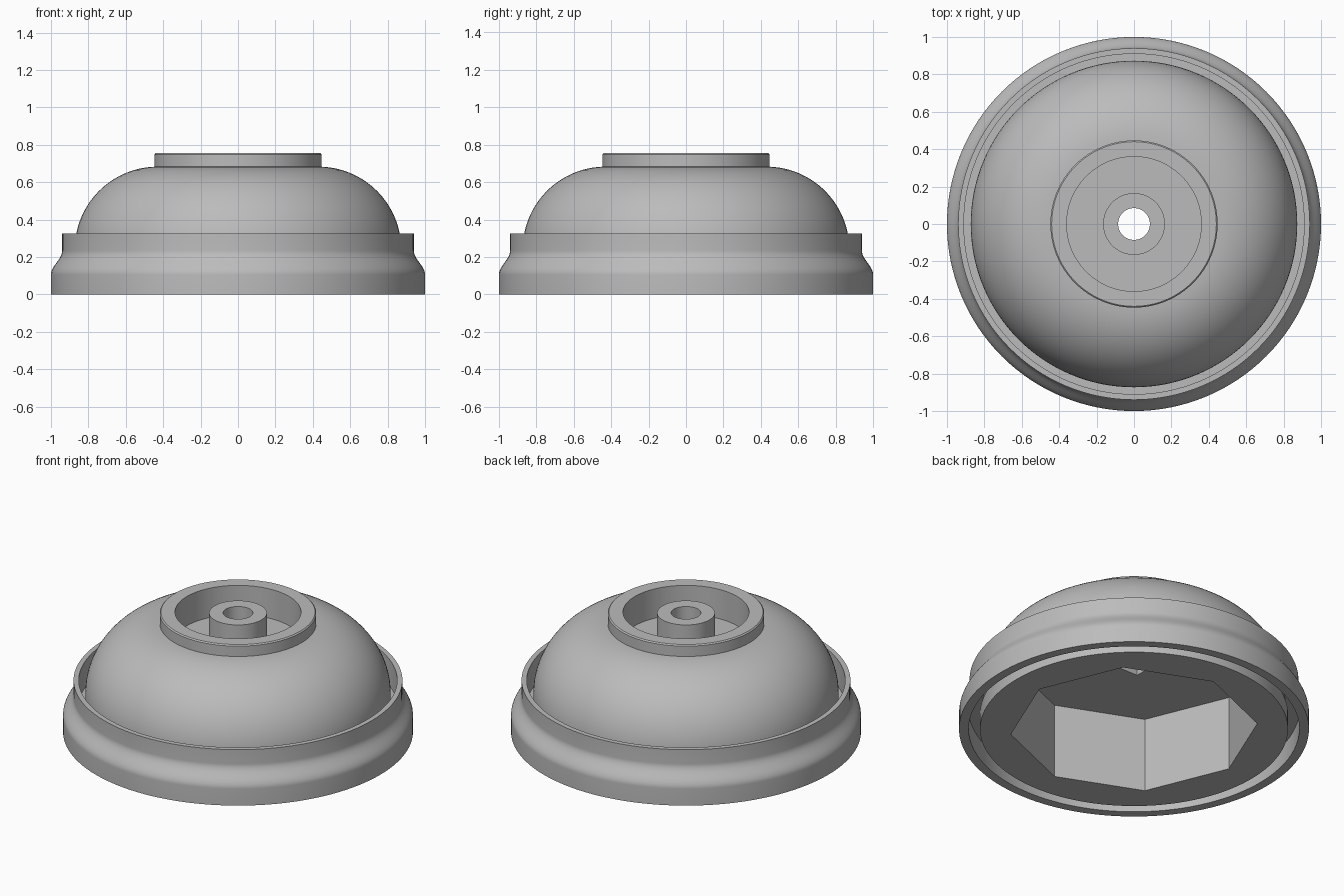
import bpy, bmesh, math

if "Cube" in bpy.data.objects:
    bpy.data.objects.remove(bpy.data.objects["Cube"], do_unlink=True)

SEGMENTS = 128

grey = bpy.data.materials.new("plain_grey")
grey.use_nodes = True
grey.diffuse_color = (0.5, 0.5, 0.5, 1)
grey.node_tree.nodes["Principled BSDF"].inputs["Base Color"].default_value = (0.5, 0.5, 0.5, 1)


def make_object(name, bm):
    bmesh.ops.recalc_face_normals(bm, faces=bm.faces)
    mesh = bpy.data.meshes.new(name)
    bm.to_mesh(mesh)
    bm.free()
    mesh.materials.append(grey)
    obj = bpy.data.objects.new(name, mesh)
    bpy.context.collection.objects.link(obj)
    return obj


def revolve(name, profile):
    """Spin a closed (radius, z) outline around the z axis."""
    bm = bmesh.new()
    verts = [bm.verts.new((r, 0, z)) for r, z in profile]
    edges = [bm.edges.new((a, b)) for a, b in zip(verts, verts[1:] + verts[:1])]
    bmesh.ops.spin(bm, geom=verts + edges, cent=(0, 0, 0), axis=(0, 0, 1),
                   angle=math.tau, steps=SEGMENTS, use_merge=True)
    bmesh.ops.remove_doubles(bm, verts=bm.verts, dist=1e-5)
    return make_object(name, bm)


def prism(name, sides, radius, bottom, top, turn):
    """Upright prism with its first corner turned from +x."""
    bm = bmesh.new()
    ring = [bm.verts.new((radius * math.cos(turn + math.tau * i / sides),
                          radius * math.sin(turn + math.tau * i / sides), bottom))
            for i in range(sides)]
    base = bm.faces.new(ring)
    walls = bmesh.ops.extrude_face_region(bm, geom=[base])
    bmesh.ops.translate(bm, vec=(0, 0, top - bottom),
                        verts=[v for v in walls["geom"] if isinstance(v, bmesh.types.BMVert)])
    return make_object(name, bm)


def cut(target, cutter):
    cutter.hide_render = True
    mod = target.modifiers.new("cut", 'BOOLEAN')
    mod.operation = 'DIFFERENCE'
    mod.solver = 'EXACT'
    mod.object = cutter
    bpy.context.view_layer.objects.active = target
    bpy.ops.object.modifier_apply(modifier=mod.name)
    bpy.data.objects.remove(cutter, do_unlink=True)


# Domed body with raised collar, sunken annulus, centre post and bore
arc_r, arc_z, arc_size = 0.43, 0.24, 0.443
arc_end = math.acos(0.017 / arc_size)
dome = [(arc_r + arc_size * math.cos(arc_end * i / 24),
         arc_z + arc_size * math.sin(arc_end * i / 24)) for i in range(25)]
body = revolve("domed_body",
               [(0.085, 0), (0.88, 0), (0.88, 0.1), (0.873, 0.1)] + dome +
               [(0.447, 0.748), (0.44, 0.755), (0.36, 0.755), (0.36, 0.57),
                (0.165, 0.57), (0.165, 0.75), (0.085, 0.75)])

# Eight-sided cavity underneath and square seat above it
cut(body, prism("cavity_cutter", 8, 0.707, -0.1, 0.47, 0))
cut(body, prism("square_seat_cutter", 4, 0.2, 0.4, 0.53, math.pi / 4))

# Outer skirt with a coved side, joined to the body by a thin web
cove = [(0.97 + 0.03 * math.cos(math.pi * i / 16), 0.105 + 0.13 * i / 16)
        for i in range(17)]
skirt = revolve("outer_skirt",
                [(0.945, 0), (1, 0)] + cove +
                [(0.94, 0.325), (0.91, 0.325), (0.91, 0.16), (0.86, 0.16),
                 (0.86, 0.13), (0.945, 0.13)])

# Smooth curved faces, crisp corners
bpy.ops.object.select_all(action='DESELECT')
for part in (body, skirt):
    part.select_set(True)
bpy.context.view_layer.objects.active = body
bpy.ops.object.shade_smooth_by_angle(angle=math.radians(30))
